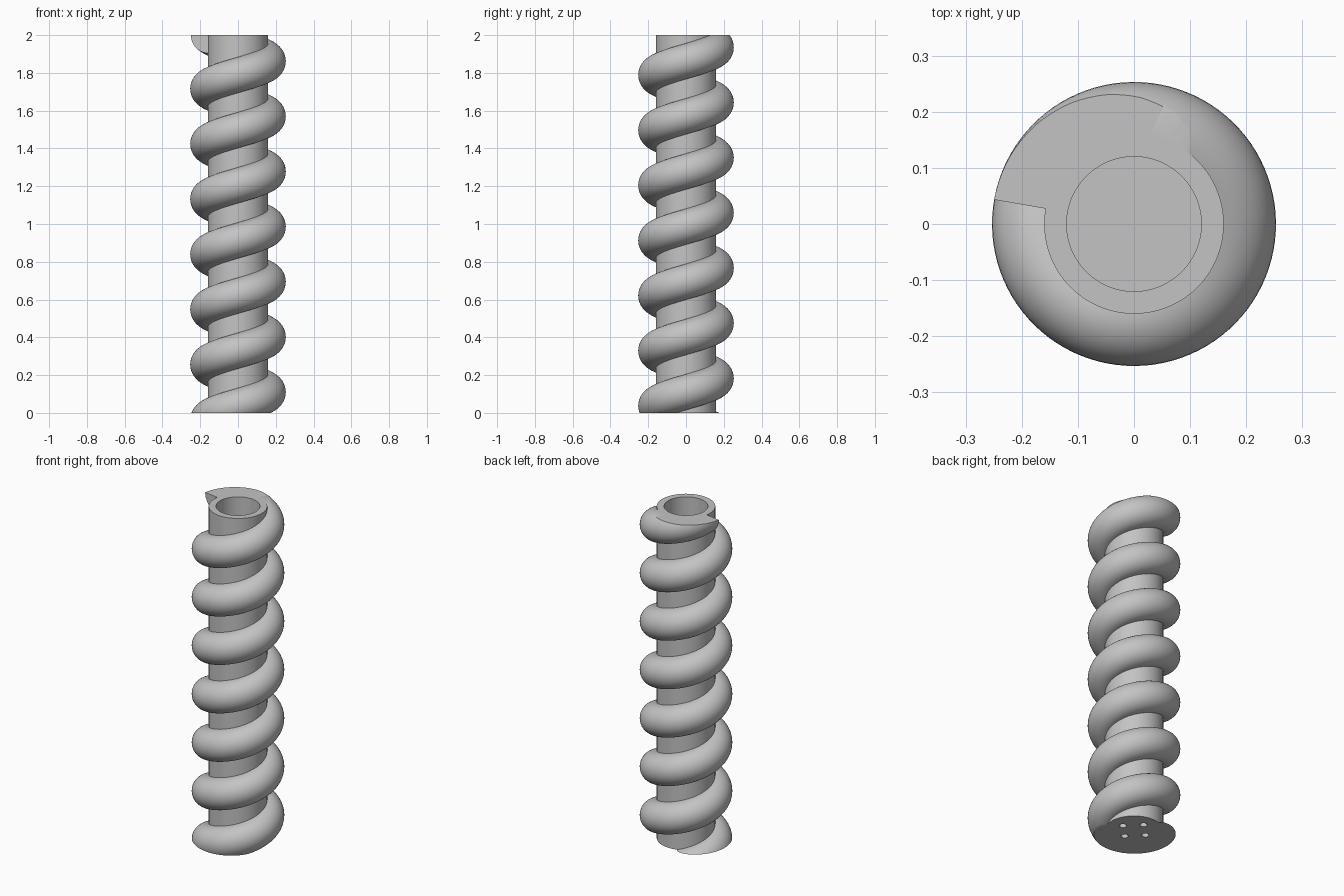
import bpy, bmesh, math
from mathutils import Vector

cube = bpy.data.objects.get("Cube")
if cube:
    bpy.data.objects.remove(cube, do_unlink=True)

HEIGHT = 2.0
CORE_R, BORE_R, FLOOR_Z = 0.16, 0.12, 0.12
COIL_OUT, COIL_HALF = 0.093, 0.095      # radial bulge and half height
PITCH, PHASE_Z = 0.292, 0.11            # rise per turn, height at angle zero
SEGS = 96

grey = bpy.data.materials.new("plain grey")
grey.use_nodes = True
colour = (0.55, 0.55, 0.55, 1)
grey.diffuse_color = colour
grey.node_tree.nodes["Principled BSDF"].inputs["Base Color"].default_value = colour


def make_object(name, bm):
    bmesh.ops.recalc_face_normals(bm, faces=bm.faces)
    mesh = bpy.data.meshes.new(name)
    bm.to_mesh(mesh)
    bm.free()
    mesh.materials.append(grey)
    obj = bpy.data.objects.new(name, mesh)
    bpy.context.collection.objects.link(obj)
    return obj


def smooth(obj):
    bpy.ops.object.select_all(action='DESELECT')
    obj.select_set(True)
    bpy.context.view_layer.objects.active = obj
    bpy.ops.object.shade_smooth_by_angle(angle=math.radians(35))


# Core tube: lathed cup, open at the top
bm = bmesh.new()
profile = [(0, 0), (CORE_R, 0), (CORE_R, HEIGHT), (BORE_R, HEIGHT),
           (BORE_R, FLOOR_Z), (0, FLOOR_Z)]
points = [bm.verts.new((r, 0, z)) for r, z in profile]
edges = [bm.edges.new(pair) for pair in zip(points, points[1:])]
bmesh.ops.spin(bm, geom=points + edges, cent=(0, 0, 0), axis=(0, 0, 1),
               angle=math.tau, steps=SEGS, use_merge=True)
bmesh.ops.remove_doubles(bm, verts=bm.verts, dist=1e-5)
core = make_object("core_tube", bm)

# Four blind screw holes in the underside
bm = bmesh.new()
for i in range(4):
    a = i * math.pi / 2
    made = bmesh.ops.create_cone(bm, cap_ends=True, segments=24,
                                 radius1=0.02, radius2=0.02, depth=0.16)
    bmesh.ops.translate(bm, verts=made["verts"],
                        vec=(0.08 * math.cos(a), 0.08 * math.sin(a), 0))
cutter = make_object("screw_hole_cutter", bm)
cutter.hide_render = True
cutter.hide_set(True)
cut = core.modifiers.new("screw holes", 'BOOLEAN')
cut.operation = 'DIFFERENCE'
cut.solver = 'EXACT'
cut.object = cutter
bpy.context.view_layer.objects.active = core
core.select_set(True)
bpy.ops.object.modifier_apply(modifier=cut.name)
bpy.data.objects.remove(cutter, do_unlink=True)
smooth(core)

# Spiral rib: half-round section swept up the core
section = [(CORE_R - 0.002, -COIL_HALF)]
for i in range(21):
    t = math.pi * (i / 20 - 0.5)
    section.append((CORE_R + COIL_OUT * math.cos(t), COIL_HALF * math.sin(t)))
section.append((CORE_R - 0.002, COIL_HALF))

start = -1.5 * math.pi
end = math.tau * (HEIGHT - PHASE_Z) / PITCH
steps = int((end - start) / math.tau * SEGS)
bm = bmesh.new()
rings = []
for k in range(steps + 1):
    a = start + (end - start) * k / steps
    z0 = PHASE_Z + PITCH * a / math.tau
    rings.append([bm.verts.new((r * math.cos(a), r * math.sin(a), z0 + z))
                  for r, z in section])
n = len(section)
for low, high in zip(rings, rings[1:]):
    for i in range(n):
        j = (i + 1) % n
        bm.faces.new((low[i], low[j], high[j], high[i]))
bm.faces.new(rings[0])
bm.faces.new(rings[-1])

# Trim the rib flush with both ends of the core
for z, direction in ((0, -1), (HEIGHT, 1)):
    result = bmesh.ops.bisect_plane(
        bm, geom=bm.verts[:] + bm.edges[:] + bm.faces[:], dist=1e-6,
        plane_co=Vector((0, 0, z)), plane_no=Vector((0, 0, direction)),
        clear_outer=True)
    rim = [e for e in bm.edges if e.is_boundary
           and all(abs(v.co.z - z) < 1e-4 for v in e.verts)]
    bmesh.ops.triangle_fill(bm, edges=rim, use_beauty=True)
rib = make_object("spiral_rib", bm)
smooth(rib)
